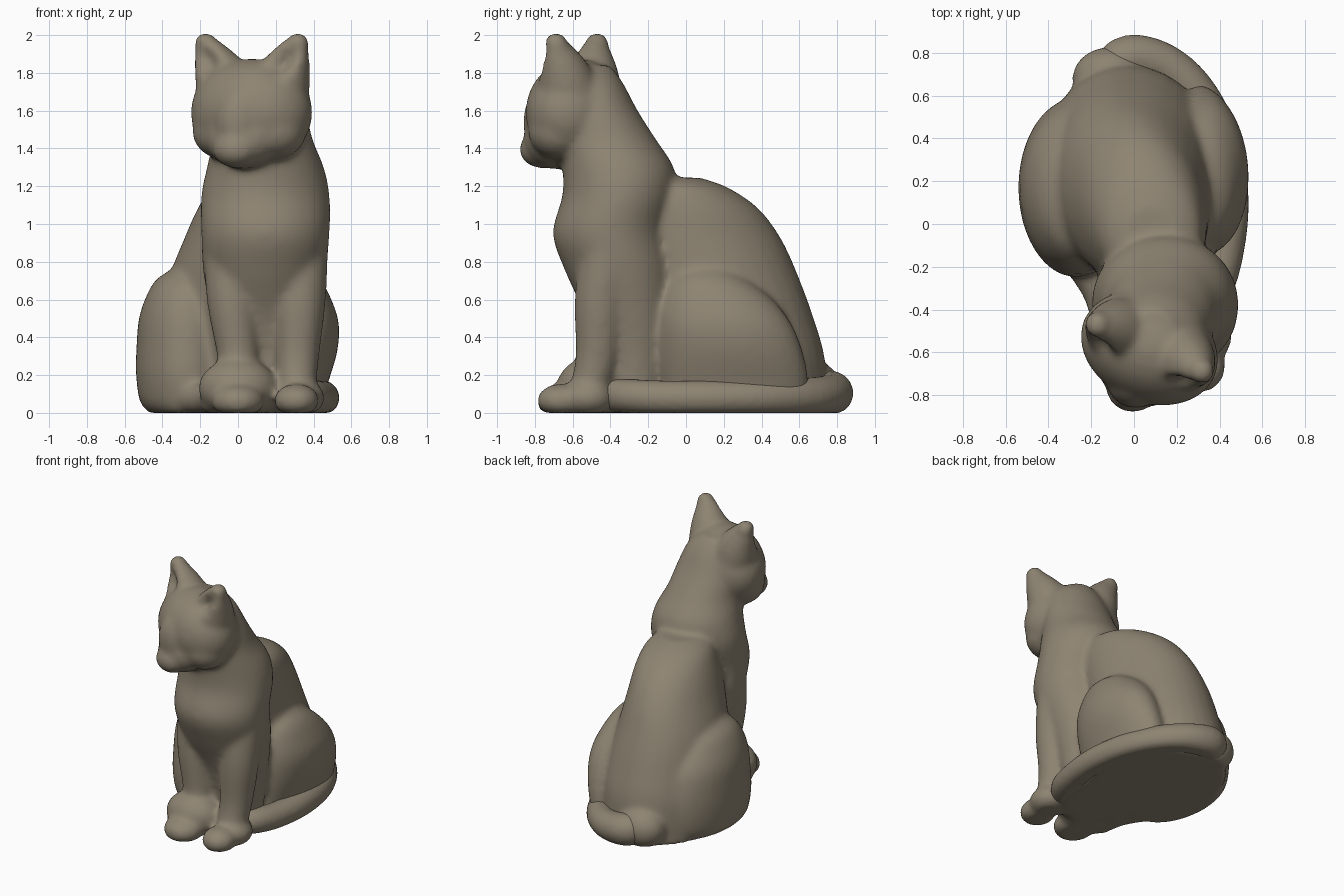
import bpy, bmesh, math
from mathutils import Vector, Matrix

if "Cube" in bpy.data.objects:
    bpy.data.objects.remove(bpy.data.objects["Cube"])

SEG = 32
clay = bpy.data.materials.new("taupe_clay")
clay.diffuse_color = (0.27, 0.23, 0.168, 1)
clay.use_nodes = True
clay.node_tree.nodes["Principled BSDF"].inputs["Base Color"].default_value = clay.diffuse_color


def refine(rows, steps=5):
    """Catmull-Rom smoothing of a list of number tuples."""
    out, last = [], len(rows) - 1
    for i in range(last):
        q = [rows[max(0, min(last, i + k))] for k in (-1, 0, 1, 2)]
        for s in range(steps):
            t = s / steps
            w = (-t + 2*t*t - t**3, 2 - 5*t*t + 3*t**3, t + 4*t*t - 3*t**3, t**3 - t*t)
            out.append(tuple(sum(v * k / 2 for v, k in zip(col, w)) for col in zip(*q)))
    return out + [tuple(rows[-1])]


def skin(bm, rings):
    """Bridge a list of vertex rings into a closed, capped skin."""
    rows = [[bm.verts.new((p.x, p.y, max(p.z, 0.0))) for p in r] for r in rings]
    for a, b in zip(rows, rows[1:]):
        for i in range(SEG):
            j = (i + 1) % SEG
            bm.faces.new((a[i], a[j], b[j], b[i]))
    bm.faces.new(rows[0][::-1])
    bm.faces.new(rows[-1])
    return [v for r in rows for v in r]


def stack(bm, sections, yaw=0.0):
    """Loft of level ellipses: (z, cx, cy, rx, ry)."""
    rot = Matrix.Rotation(math.radians(yaw), 3, 'Z')
    rings = []
    for z, cx, cy, rx, ry in refine(sections):
        rings.append([Vector((cx, cy, z)) + rot @ Vector((
            rx * math.cos(t * math.tau / SEG), ry * math.sin(t * math.tau / SEG), 0))
            for t in range(SEG)])
    skin(bm, rings)


def tube(bm, path):
    """Round tube with changing radius along points (x, y, z, r), with domed ends."""
    fine = [(Vector(p[:3]), p[3]) for p in refine(path)]
    d0 = (fine[0][0] - fine[1][0]).normalized()
    d1 = (fine[-1][0] - fine[-2][0]).normalized()
    dome = [(math.sin(a), math.cos(a)) for a in (0.4, 0.8, 1.15, 1.45)]
    c0, r0 = fine[0]
    c1, r1 = fine[-1]
    full = ([(c0 + d0 * r0 * s, r0 * c) for s, c in reversed(dome)] + fine
            + [(c1 + d1 * r1 * s, r1 * c) for s, c in dome])
    rings = []
    for i, (c, r) in enumerate(full):
        d = (full[min(i + 1, len(full) - 1)][0] - full[max(i - 1, 0)][0]).normalized()
        ref = Vector((0, 0, 1)) if abs(d.z) < 0.7 else Vector((0, 1, 0))
        u = ref.cross(d).normalized()
        v = d.cross(u)
        rings.append([c + r * (u * math.cos(t * math.tau / SEG) + v * math.sin(t * math.tau / SEG))
                      for t in range(SEG)])
    return skin(bm, rings)


def ball(bm, center, radii, mat=Matrix()):
    m = mat @ Matrix.Translation(center) @ Matrix.Diagonal((*radii, 1))
    made = bmesh.ops.create_uvsphere(bm, u_segments=32, v_segments=20, radius=1, matrix=m)
    for v in made["verts"]:
        v.co.z = max(v.co.z, 0.0)


def finish(bm, name, rounds):
    """Make the object, fuse its overlapping pieces and soften the joins."""
    bmesh.ops.recalc_face_normals(bm, faces=bm.faces)
    me = bpy.data.meshes.new(name)
    bm.to_mesh(me)
    bm.free()
    me.materials.append(clay)
    ob = bpy.data.objects.new(name, me)
    bpy.context.collection.objects.link(ob)
    r = ob.modifiers.new("fuse", 'REMESH')
    r.mode, r.voxel_size, r.use_smooth_shade = 'VOXEL', 0.018, True
    s = ob.modifiers.new("soften", 'SMOOTH')
    s.factor, s.iterations = 0.5, rounds


cat = bmesh.new()
# chest and neck
stack(cat, [(0.0, .14, -.27, .22, .18), (.25, .14, -.27, .24, .2), (.5, .14, -.29, .28, .24),
            (.75, .14, -.35, .325, .29), (.95, .145, -.4, .34, .305), (1.15, .145, -.355, .34, .3),
            (1.3, .145, -.36, .31, .295), (1.45, .13, -.42, .265, .26), (1.6, .11, -.47, .25, .215),
            (1.75, .10, -.5, .2, .165), (1.84, .09, -.51, .1, .11)])
# back and rump
stack(cat, [(0, 0, .25, .42, .5), (.28, 0, .24, .42, .5), (.5, 0, .2, .4, .48),
            (.72, 0, .15, .36, .45), (.92, .03, .08, .31, .43), (1.08, .06, .02, .27, .37),
            (1.19, .08, -.04, .22, .27), (1.245, .09, -.09, .13, .17)], yaw=12)
# left and right haunches
stack(cat, [(0, -.27, .16, .2, .36), (.06, -.27, .17, .25, .4), (.2, -.27, .17, .27, .42),
            (.35, -.27, .17, .268, .41), (.5, -.27, .16, .255, .38), (.62, -.27, .14, .215, .32),
            (.71, -.27, .13, .16, .24), (.77, -.26, .12, .07, .12)])
stack(cat, [(0, .3, .26, .14, .36), (.15, .31, .26, .165, .39), (.32, .33, .24, .195, .38),
            (.47, .335, .21, .2, .35), (.6, .32, .17, .175, .29), (.7, .31, .13, .13, .2),
            (.77, .29, .11, .06, .1)])
# tail root
ball(cat, (-.11, .68, .12), (.18, .15, .15))
# belly resting on the ground
ball(cat, (.13, -.15, .04), (.3, .4, .07))
# left hind foot
tube(cat, [(-.28, -.1, .08, .1), (-.16, -.32, .07, .08), (-.12, -.5, .06, .075)])
# front legs and paws
tube(cat, [(.31, -.52, .1, .1), (.315, -.47, .3, .115), (.325, -.45, .6, .14), (.33, -.4, .95, .15)])
tube(cat, [(0, -.52, .1, .1), (0, -.47, .3, .11), (-.03, -.45, .6, .135), (-.04, -.4, .95, .15)])
ball(cat, (.31, -.66, .065), (.12, .13, .09))
ball(cat, (.33, -.52, .08), (.13, .14, .1))
ball(cat, (0, -.65, .06), (.14, .14, .095))
# curled mass over the left paw
ball(cat, (0, -.52, .13), (.21, .165, .16))

# head, turned to one side
turn = Matrix.Translation((.072, -.58, 1.58)) @ Matrix.Rotation(math.radians(-24), 4, 'Z')
back = turn.inverted()
ball(cat, (0, 0, .01), (.335, .255, .285), turn)
ball(cat, (0, -.2, -.185), (.125, .12, .1), turn)      # muzzle
ball(cat, (0, -.12, -.13), (.2, .16, .16), turn)       # jaw
ball(cat, (0, -.18, -.04), (.13, .115, .19), turn)     # nose bridge
for s in (-1, 1):
    ball(cat, (s * .14, -.03, -.09), (.175, .17, .15), turn)   # cheek
    # ear, with its front face pressed in
    ear = [(.14, .02, .1, .17), (.19, .01, .22, .14), (.24, 0, .32, .095), (.267, 0, .372, .064)]
    for v in tube(cat, [(*(turn @ Vector((s * x, y, z))), r) for x, y, z, r in ear]):
        p = back @ v.co
        axis = .2 + (p.z - .24) * .5
        off = min(1, abs(abs(p.x) - axis) / .09)
        press = max(0, min(1, (p.z - .17) / .08)) * max(0, min(1, (.39 - p.z) / .08))
        if p.y < 0:
            p.y *= 1 - press * (1 - off) * 0.75
            v.co = turn @ p
finish(cat, "cat_body", 14)

# tail wrapped around the right side
tb = bmesh.new()
tube(tb, [(-.13, .6, .12, .1), (-.05, .76, .11, .115), (.12, .75, .095, .105), (.28, .62, .085, .1),
          (.4, .4, .08, .092), (.445, .12, .08, .092), (.42, -.14, .08, .092), (.36, -.32, .09, .09),
          (.24, -.44, .09, .085)])
finish(tb, "tail", 4)
